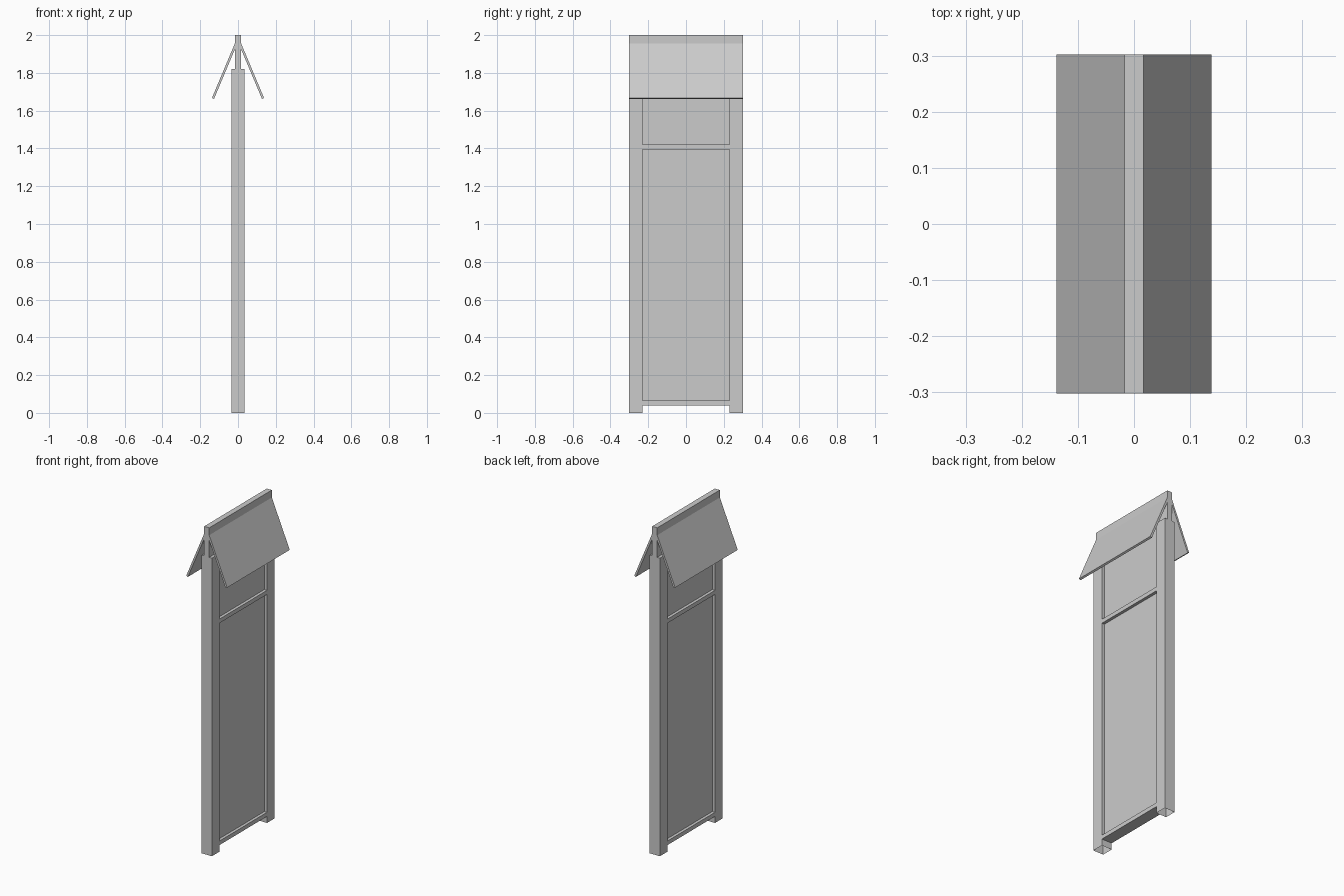
import bpy
import bmesh

cube = bpy.data.objects.get("Cube")
if cube:
    bpy.data.objects.remove(cube, do_unlink=True)

grey = bpy.data.materials.new("plain grey")
grey.use_nodes = True
grey.diffuse_color = (0.6, 0.6, 0.6, 1)
grey.node_tree.nodes["Principled BSDF"].inputs["Base Color"].default_value = (0.6, 0.6, 0.6, 1)

HALF_WIDTH = 0.302    # outer end of the posts, board and roof
INNER = 0.23          # inner face of the posts
POST = 0.035          # half thickness of posts and rails
PANEL = 0.017         # half thickness of panel and ridge board
POST_TOP = 1.82


def prism(name, profile, y0, y1, open_bottom=False):
    """Extrude an x-z profile along y."""
    bm = bmesh.new()
    face = bm.faces.new([bm.verts.new((x, y0, z)) for x, z in profile])
    extruded = bmesh.ops.extrude_face_region(bm, geom=[face])["geom"]
    moved = [v for v in extruded if isinstance(v, bmesh.types.BMVert)]
    bmesh.ops.translate(bm, verts=moved, vec=(0, y1 - y0, 0))
    bmesh.ops.recalc_face_normals(bm, faces=bm.faces)
    if open_bottom:
        low = [f for f in bm.faces if f.normal.z < -0.9]
        bmesh.ops.delete(bm, geom=low, context="FACES_ONLY")
    mesh = bpy.data.meshes.new(name)
    bm.to_mesh(mesh)
    bm.free()
    mesh.materials.append(grey)
    obj = bpy.data.objects.new(name, mesh)
    bpy.context.collection.objects.link(obj)
    return obj


def board(name, half_x, y0, y1, z0, z1, open_bottom=False):
    outline = [(-half_x, z0), (half_x, z0), (half_x, z1), (-half_x, z1)]
    return prism(name, outline, y0, y1, open_bottom)


# Posts, hollow underneath
board("front_post", POST, -HALF_WIDTH, -INNER, 0, POST_TOP, True)
board("back_post", POST, INNER, HALF_WIDTH, 0, POST_TOP, True)

# Recessed panel and the wider ridge board above it
board("panel", PANEL, -INNER, INNER, 0.04, POST_TOP)
board("ridge_board", PANEL, -HALF_WIDTH, HALF_WIDTH, POST_TOP, 2.0)

# Rails flush with the posts
board("bottom_rail", POST, -INNER, INNER, 0.04, 0.065)
board("middle_rail", POST, -INNER, INNER, 1.395, 1.42)

# Sloping roof boards
for side, name in ((1, "left_roof"), (-1, "right_roof")):
    slope = [(PANEL, 1.955), (0.138, 1.667), (0.127, 1.662), (PANEL, 1.924)]
    prism(name, [(side * x, z) for x, z in slope], -HALF_WIDTH, HALF_WIDTH)
